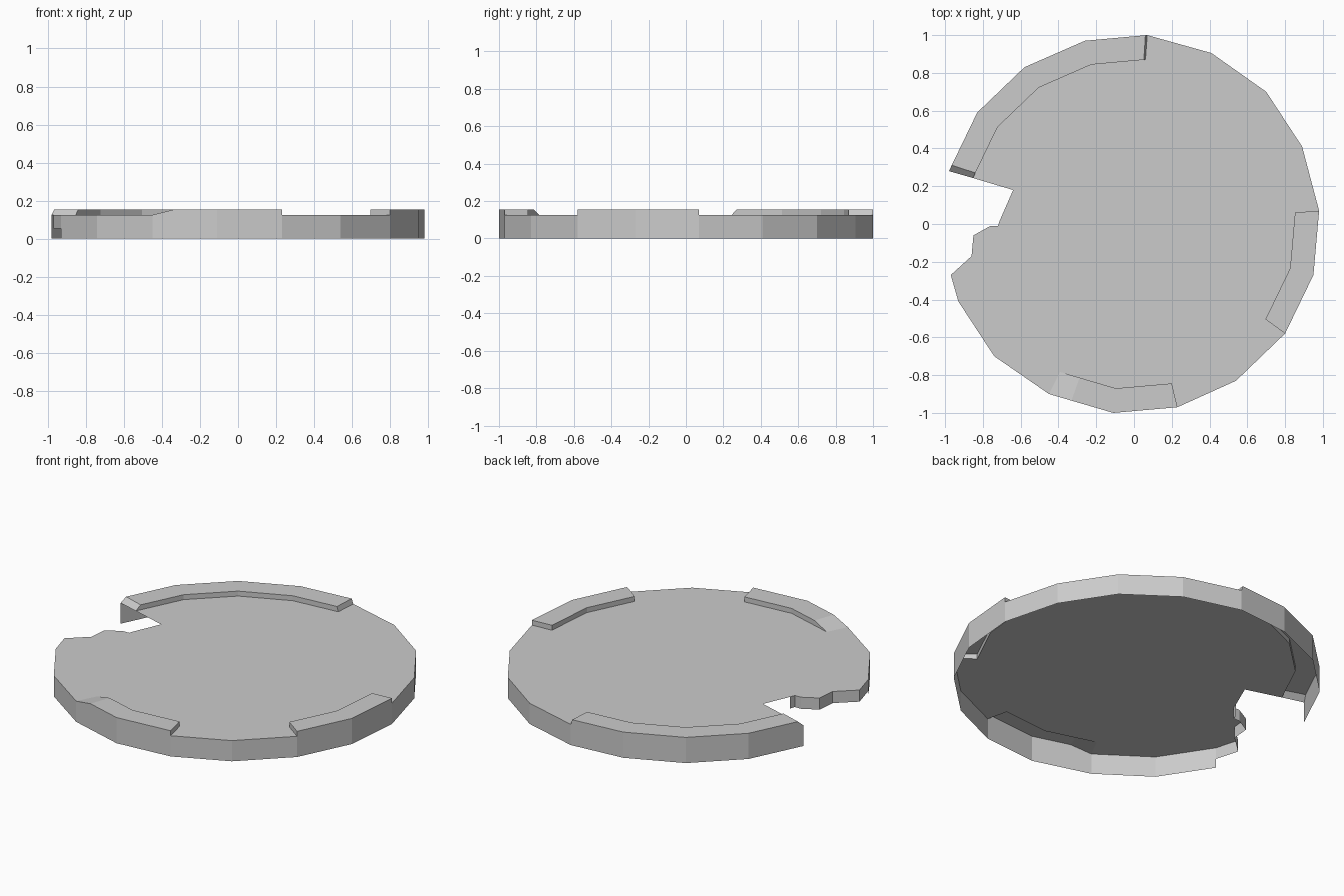
import bpy
import bmesh
from mathutils import Vector

if "Cube" in bpy.data.objects:
    bpy.data.objects.remove(bpy.data.objects["Cube"], do_unlink=True)

PLATE_Z = 0.125
RIM_Z = 0.155
FLANGE_Z = 0.055
INSET = 0.87

grey = bpy.data.materials.new("plain_grey")
grey.use_nodes = True
colour = (0.6, 0.6, 0.6, 1)
grey.diffuse_color = colour
shader = next(n for n in grey.node_tree.nodes if n.type == "BSDF_PRINCIPLED")
shader.inputs["Base Color"].default_value = colour
shader.inputs["Roughness"].default_value = 0.8

# Clockwise outline of the disc, from one side of the bite to the other
outline = [Vector(p) for p in (
    (-.98, .28), (-.83, .59), (-.58, .83), (-.26, .97), (.07, 1), (.41, .905),
    (.7, .7), (.89, .41), (.98, .07), (.95, -.27), (.8, -.58), (.54, -.83),
    (.23, -.97), (-.11, -1), (-.45, -.9), (-.74, -.7), (-.93, -.41))]

# Jagged bite edge, continuing clockwise
bite = [Vector(p) for p in (
    (-.97, -.27), (-.86, -.17), (-.85, -.06), (-.76, -.01), (-.72, -.01),
    (-.71, .02), (-.64, .18))]

# Raised rim pieces: first and last outline corner, slope at each end
rims = {
    "back_rim": (0, 4, 0.1, 0.03),
    "left_rim": (8, 10, 0, 0),
    "front_rim": (12, 14, 0, 0.35),
}


def at(points, z):
    return [(p.x, p.y, z) for p in points]


def make_object(name, faces):
    """Build one sheet-metal part from a list of polygons."""
    bm = bmesh.new()
    for corners in faces:
        bm.faces.new([bm.verts.new(c) for c in corners])
    bmesh.ops.remove_doubles(bm, verts=bm.verts, dist=0.0005)
    mesh = bpy.data.meshes.new(name)
    bm.to_mesh(mesh)
    bm.free()
    mesh.materials.append(grey)
    obj = bpy.data.objects.new(name, mesh)
    bpy.context.collection.objects.link(obj)
    return obj


def ribbon(first, second):
    """Quads between two matching rows of points."""
    return [(first[i], second[i], second[i + 1], first[i + 1])
            for i in range(len(first) - 1)]


# Top plate, cut back where the rim pieces rise
border = []
for i, p in enumerate(outline):
    rim = next((r for r in rims.values() if r[0] <= i <= r[1]), None)
    if rim is None:
        border.append(p)
    elif i == rim[0] and i > 0:
        border += [p, p * INSET]
    elif i == rim[1]:
        border += [p * INSET, p]
    else:
        border.append(p * INSET)
border += bite
make_object("top_plate", [list(reversed(at(border, PLATE_Z)))])

# Outer skirt, open underneath
make_object("outer_skirt", ribbon(at(outline, 0), at(outline, PLATE_Z)))

# Shallow flange along the broken edge
edge = [outline[-1]] + bite[:-1]
make_object("bite_flange", ribbon(at(edge, FLANGE_Z), at(edge, PLATE_Z)))

# Raised rim pieces with sloped ends
for name, (start, end, slope_a, slope_b) in rims.items():
    base = outline[start:end + 1]
    crest = list(base)
    crest[0] = base[0].lerp(base[1], slope_a)
    crest[-1] = base[-1].lerp(base[-2], slope_b)
    outer_low, outer_top = at(base, PLATE_Z), at(crest, RIM_Z)
    inner_low = at([p * INSET for p in base], PLATE_Z)
    inner_top = at([p * INSET for p in crest], RIM_Z)
    faces = ribbon(outer_low, outer_top)
    faces += ribbon(outer_top, inner_top)
    faces += ribbon(inner_top, inner_low)
    faces.append((outer_low[0], inner_low[0], inner_top[0], outer_top[0]))
    faces.append((outer_low[-1], outer_top[-1], inner_top[-1], inner_low[-1]))
    make_object(name, faces)
